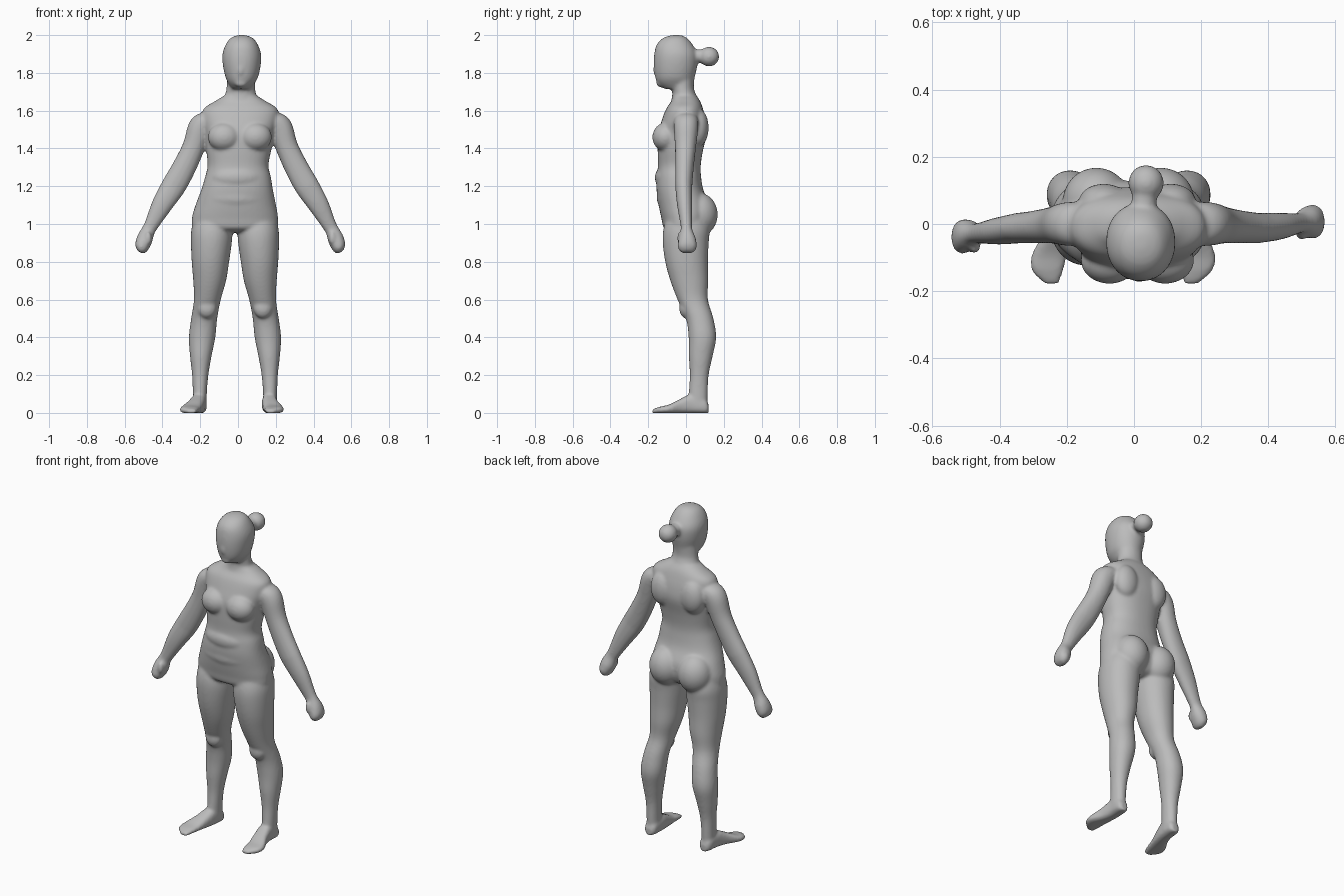
import bpy, bmesh, math
from mathutils import Vector, Matrix

cube = bpy.data.objects.get("Cube")
if cube:
    bpy.data.objects.remove(cube, do_unlink=True)

X, Y, Z = Vector((1, 0, 0)), Vector((0, 1, 0)), Vector((0, 0, 1))
SEGMENTS = 40
STEPS = 4
bm = bmesh.new()


def smooth_rows(rows):
    """Refine a short table of cross-sections with a Catmull-Rom spline."""
    result = []
    last = len(rows) - 1
    for i in range(last):
        a, b = rows[max(i - 1, 0)], rows[i]
        c, d = rows[i + 1], rows[min(i + 2, last)]
        for step in range(STEPS):
            t = step / STEPS
            result.append([
                q + t * ((r - p) + t * ((2 * p - 5 * q + 4 * r - s) + t * (3 * (q - r) + s - p))) / 2
                for p, q, r, s in zip(a, b, c, d)])
    result.append(list(rows[-1]))
    return result


def loft(sections, u, v, power=2.0):
    """Skin a closed tube through (centre, u radius, v radius) sections."""
    def bulge(value):
        return math.copysign(abs(value) ** (2 / power), value)

    rings = []
    for centre, ru, rv in sections:
        ring = []
        for k in range(SEGMENTS):
            angle = math.tau * k / SEGMENTS
            offset = u * ru * bulge(math.cos(angle)) + v * rv * bulge(math.sin(angle))
            ring.append(bm.verts.new(centre + offset))
        rings.append(ring)
    for low, high in zip(rings, rings[1:]):
        for k in range(SEGMENTS):
            n = (k + 1) % SEGMENTS
            bm.faces.new((low[k], low[n], high[n], high[k]))
    bm.faces.new(rings[0][::-1])
    bm.faces.new(rings[-1])


def upright(rows, side=1, axis=0, power=2.0):
    """Loft horizontal slices given as height, centre x, half width, front y, back y."""
    sections = []
    for z, x, half, front, back in smooth_rows(rows):
        centre = Vector((axis + side * x, (front + back) / 2, z))
        sections.append((centre, half, (back - front) / 2))
    loft(sections, X, Y, power)


def blob(position, radii):
    """Add an ellipsoid of soft tissue."""
    matrix = Matrix.Translation(position) @ Matrix.Diagonal((*radii, 1))
    bmesh.ops.create_uvsphere(bm, u_segments=32, v_segments=20, radius=1, matrix=matrix)


# Head and neck
upright([
    (2.0, .02, .02, -.075, -.025),
    (1.985, .02, .058, -.12, .005),
    (1.95, .02, .085, -.155, .035),
    (1.9, .02, .102, -.168, .06),
    (1.84, .02, .1, -.17, .06),
    (1.78, .02, .087, -.163, .047),
    (1.745, .018, .07, -.15, .042),
    (1.715, .016, .05, -.115, .04),
], power=2.1)
upright([
    (1.79, .016, .074, -.08, .045),
    (1.72, .015, .076, -.076, .042),
    (1.68, .014, .083, -.073, .055),
    (1.6, .012, .1, -.09, .08),
])
blob((.014, -.157, 1.815), (.016, .018, .032))   # nose
blob((.016, -.13, 1.745), (.035, .028, .022))    # chin
blob((.018, -.132, 1.872), (.065, .035, .03))    # brow
blob((.03, .07, 1.89), (.038, .05, .036))        # hair gathered at the back
blob((.036, .122, 1.886), (.053, .054, .052))    # hair bun

# Torso
upright([
    (1.68, .013, .085, -.07, .055),
    (1.65, .013, .135, -.078, .075),
    (1.61, .013, .195, -.105, .09),
    (1.55, .011, .2, -.128, .105),
    (1.48, .008, .183, -.148, .11),
    (1.39, .004, .172, -.15, .09),
    (1.31, 0, .161, -.148, .078),
    (1.25, 0, .174, -.154, .08),
    (1.18, -.005, .19, -.156, .092),
    (1.1, -.012, .213, -.145, .125),
    (1.03, -.016, .228, -.13, .125),
    (.975, -.016, .215, -.115, .1),
    (.955, -.016, .1, -.06, .06),
], power=2.3)
blob((-.005, -.095, 1.245), (.14, .07, .07))     # upper belly
blob((-.01, -.085, 1.14), (.165, .07, .075))     # lower belly

# Legs, feet and the paired soft forms
HIP_AXIS = -.016
CHEST_AXIS = .01
ARM_AXIS = .012
arm_across = Vector((.875, 0, .48))
for side in (1, -1):
    upright([
        (1.04, .115, .1, -.1, .11),
        (.97, .122, .109, -.12, .125),
        (.9, .125, .108, -.123, .12),
        (.8, .13, .099, -.11, .116),
        (.7, .134, .087, -.083, .118),
        (.6, .146, .071, -.045, .116),
        (.5, .163, .069, .0, .145),
        (.4, .174, .07, .014, .16),
        (.3, .181, .057, .015, .141),
        (.2, .184, .043, .02, .12),
        (.1, .186, .037, .015, .115),
        (.02, .186, .036, .02, .112),
    ], side, HIP_AXIS, 2.1)
    blob((HIP_AXIS + side * .148, .0, .555), (.05, .036, .055))   # kneecap
    blob((HIP_AXIS + side * .096, .068, 1.05), (.1, .1, .115))    # buttock
    blob((CHEST_AXIS + side * .083, -.108, 1.46), (.086, .07, .076))   # breast
    blob((CHEST_AXIS + side * .1, .065, 1.51), (.075, .055, .1))       # shoulder blade

    # Foot, sliced from heel to toe: y, centre x, half width, height
    foot = []
    for y, x, half, height in smooth_rows([
            (.12, .185, .02, .045), (.1, .186, .036, .075),
            (.03, .188, .04, .1), (-.03, .2, .044, .076),
            (-.09, .22, .053, .046), (-.14, .222, .047, .034),
            (-.178, .207, .022, .02)]):
        x += -side * .08 * (.1 - y)
        foot.append((Vector((HIP_AXIS + side * x, y, height / 2 - .002)), half, height / 2))
    loft(foot, X, Z, 2.8)

    # Arm and fist, sliced along the limb: x, z, y, radius across, radius in depth
    arm = []
    for x, z, y, across, depth in smooth_rows([
            (.12, 1.575, .0, .04, .05), (.175, 1.55, .0, .062, .064),
            (.215, 1.5, .0, .066, .064), (.25, 1.4, -.003, .06, .055),
            (.297, 1.3, -.008, .063, .049), (.353, 1.2, -.012, .065, .045),
            (.415, 1.1, -.014, .055, .04), (.468, 1.0, -.013, .039, .031),
            (.487, .965, -.013, .037, .031), (.506, .92, -.013, .043, .046),
            (.524, .875, -.016, .037, .05), (.53, .85, -.018, .018, .03)]):
        if z < 1.2:
            y += side * .07 * (1.2 - z)
        arm.append((Vector((ARM_AXIS + side * x, y, z)), across, depth))
    loft(arm, Vector((arm_across.x * side, 0, arm_across.z)), Y, 2.1)
    blob((ARM_AXIS + side * .487, -.048 + side * .02, .925), (.018, .02, .036))   # thumb

bmesh.ops.recalc_face_normals(bm, faces=bm.faces[:])
mesh = bpy.data.meshes.new("body")
bm.to_mesh(mesh)
bm.free()
body = bpy.data.objects.new("body", mesh)
bpy.context.collection.objects.link(body)

# One plain colour
skin = bpy.data.materials.new("plain grey")
skin.use_nodes = True
grey = (.5, .5, .5, 1)
skin.diffuse_color = grey
shader = next(n for n in skin.node_tree.nodes if n.type == "BSDF_PRINCIPLED")
shader.inputs["Base Color"].default_value = grey
mesh.materials.append(skin)

# Fuse the parts into one continuous soft skin
fuse = body.modifiers.new("fuse", "REMESH")
fuse.mode = "VOXEL"
fuse.voxel_size = .008
fuse.use_smooth_shade = True
soften = body.modifiers.new("soften", "SMOOTH")
soften.factor = .5
soften.iterations = 9
